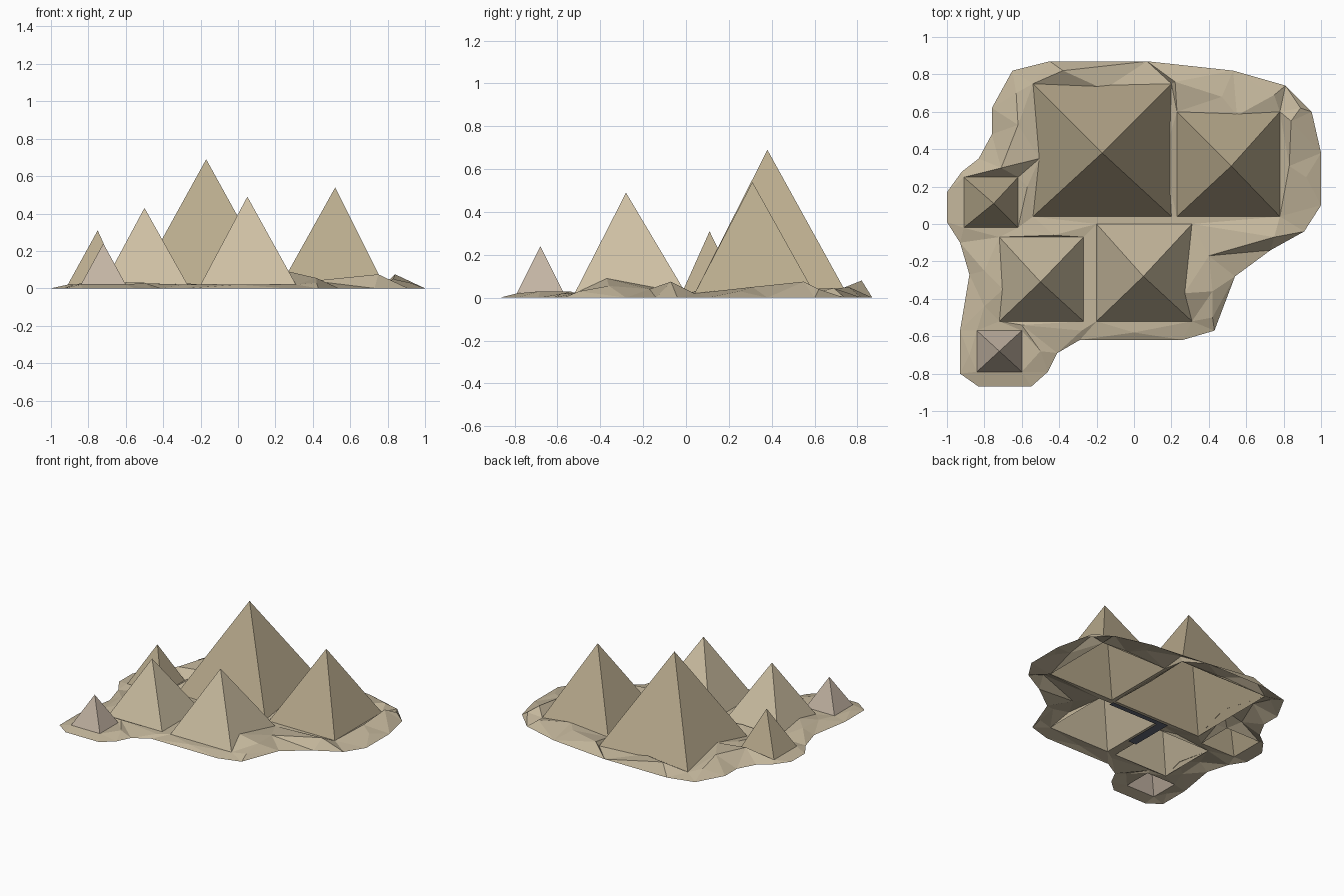
import bpy
from mathutils import Vector
from mathutils.geometry import delaunay_2d_cdt

if "Cube" in bpy.data.objects:
    bpy.data.objects.remove(bpy.data.objects["Cube"])


def material(name, rgb):
    m = bpy.data.materials.new(name)
    m.diffuse_color = (*rgb, 1)
    m.use_nodes = True
    m.node_tree.nodes["Principled BSDF"].inputs["Base Color"].default_value = m.diffuse_color
    return m


SAND = material("sand", (0.55, 0.47, 0.33))
STONE = material("stone", (0.49, 0.41, 0.27))
PALE = material("pale_stone", (0.62, 0.53, 0.37))
GREY = material("grey_stone", (0.55, 0.46, 0.37))
FLOOR = material("gap_floor", (0.13, 0.15, 0.19))


def add_mesh(name, verts, faces, mat):
    me = bpy.data.meshes.new(name)
    me.from_pydata(verts, [], faces)
    me.materials.append(mat)
    ob = bpy.data.objects.new(name, me)
    bpy.context.collection.objects.link(ob)
    return ob


# Pyramids: name, apex, x range, y range, material,
# and sand drift points on the right, back and left slopes (or None)
PYRAMIDS = [
    ("great_pyramid", (-.17, .38, .69), (-.54, .20), (.04, .75), STONE,
     ((.155, .35, .05), (-.16, .72, .04), (-.505, .35, .08))),
    ("right_pyramid", (.52, .31, .54), (.23, .78), (.04, .60), STONE,
     (None, (.55, .58, .04), None)),
    ("middle_pyramid", (.05, -.28, .49), (-.20, .31), (-.52, 0), PALE,
     ((.27, -.37, .09), None, None)),
    ("left_pyramid", (-.50, -.31, .43), (-.72, -.27), (-.52, -.07), PALE,
     (None, None, (-.70, -.35, .05))),
    ("small_left_pyramid", (-.75, .11, .31), (-.91, -.62), (-.02, .25), STONE,
     (None, None, None)),
    ("smallest_pyramid", (-.72, -.68, .24), (-.84, -.60), (-.79, -.57), GREY,
     (None, None, None)),
]
BASE = 0.02
holes = []
for name, apex, (x0, x1), (y0, y1), mat, (right, back, left) in PYRAMIDS:
    corners = [(x0, y0, BASE), (x1, y0, BASE), (x1, y1, BASE), (x0, y1, BASE)]
    add_mesh(name, corners + [apex],
             [(i, (i + 1) % 4, 4) for i in range(4)], mat)
    a, b, c, d = corners
    holes.append([p for p in (a, b, right, c, back, d, left) if p])

# Ground outline, at z = 0
OUTLINE = [(-1, .01), (-.93, -.1), (-.88, -.27), (-.93, -.57), (-.93, -.8),
           (-.83, -.87), (-.55, -.87), (-.46, -.79), (-.41, -.69),
           (-.29, -.62), (.26, -.62), (.43, -.57), (.54, -.28), (.73, -.14),
           (.91, -.04), (1, .1), (1, .38), (.95, .6), (.81, .74), (.53, .82),
           (.07, .87), (-.45, .87), (-.65, .82), (-.76, .62), (-.76, .48),
           (-.83, .35), (-.92, .28), (-1, .17)]
# Dune crests and hollows inside the outline
DUNES = [(.40, -.17, .04), (.75, -.07, .075), (.42, -.36, .055),
         (.42, -.50, .03), (.84, .55, .075), (.83, .31, .05), (.89, .62, .04),
         (.92, .25, .03), (.22, .76, .05), (.47, .68, .04), (.75, .69, .045),
         (-.38, .82, .08), (-.62, .53, .09), (-.71, .30, .08),
         (-.57, .20, .05), (-.63, .70, .05), (-.43, -.06, .04),
         (-.69, -.10, .05), (-.80, -.25, .04), (-.80, -.44, .03),
         (-.60, -.54, .03), (-.50, -.68, .03), (-.88, -.70, .02),
         (0, -.58, .02), (-.28, -.57, .02)]

points, edges = [], []
for loop in [[(x, y, 0) for x, y in OUTLINE]] + holes:
    n, s = len(loop), len(points)
    points += loop
    edges += [(s + i, s + (i + 1) % n) for i in range(n)]
points += DUNES


def inside(p, loop):
    hit = False
    for a, b in zip(loop, loop[1:] + loop[:1]):
        if (a[1] > p[1]) != (b[1] > p[1]):
            if p[0] < a[0] + (p[1] - a[1]) * (b[0] - a[0]) / (b[1] - a[1]):
                hit = not hit
    return hit


# Ground shell, triangulated around the open pyramid bases
co, _, tris, orig, _, _ = delaunay_2d_cdt(
    [Vector(p[:2]) for p in points], edges, [], 0, 1e-5)
verts = [(v.x, v.y, points[o[0]][2] if o else BASE) for v, o in zip(co, orig)]
faces = []
for t in tris:
    mid = sum((co[i] for i in t), Vector((0, 0))) / len(t)
    if inside(mid, OUTLINE) and not any(inside(mid, h) for h in holes):
        faces.append(tuple(t))
add_mesh("sand_ground", verts, faces, SAND)

# Flat dark floor under the gap between the four large pyramids
add_mesh("gap_floor",
         [(-.27, -.30, .005), (-.20, -.30, .005), (-.20, 0, .005),
          (.22, 0, .005), (.22, .04, .005), (-.27, .04, .005)],
         [(5, 4, 3, 2, 1, 0)], FLOOR)
